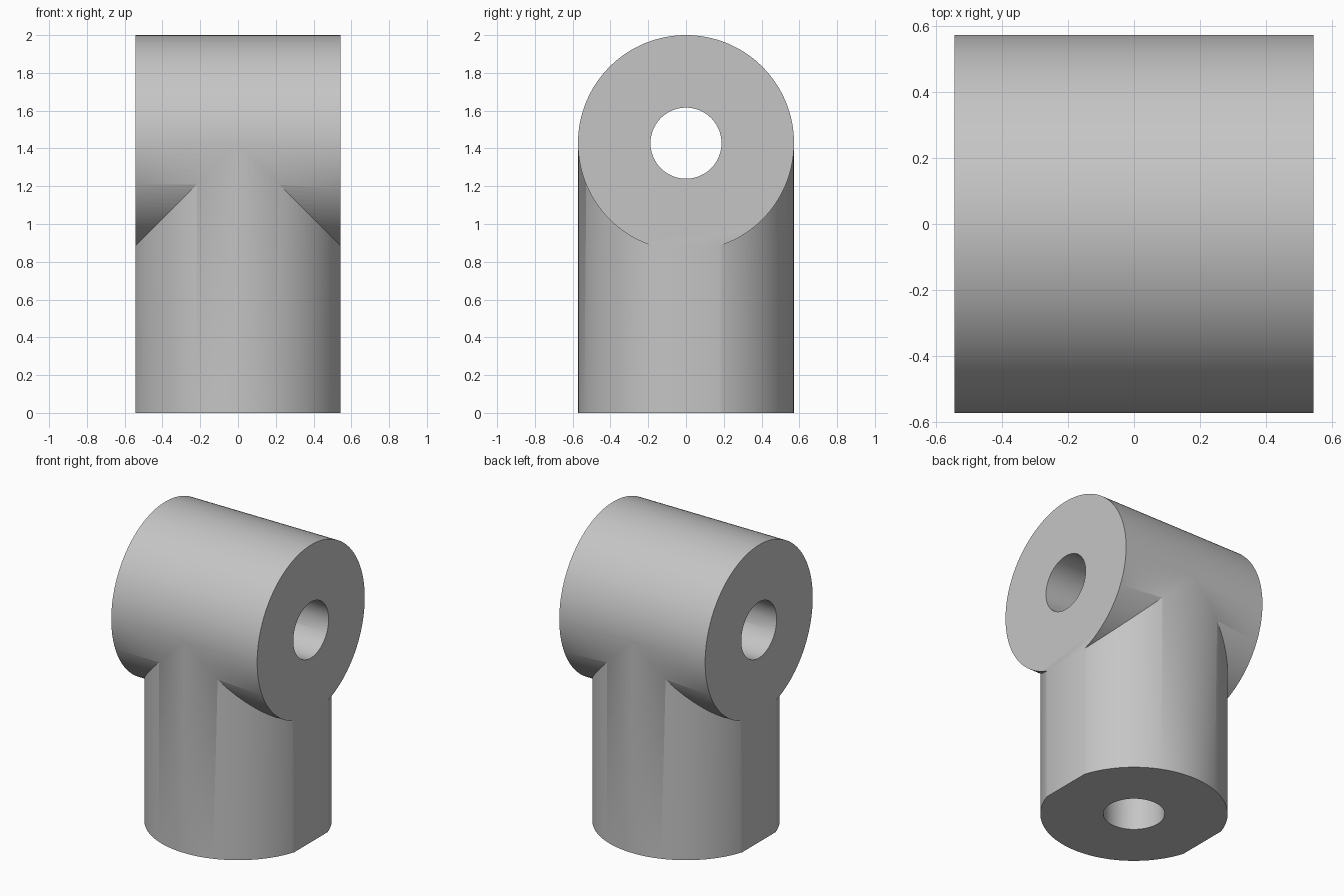
import bpy
from math import pi, radians

cube = bpy.data.objects.get("Cube")
if cube:
    bpy.data.objects.remove(cube, do_unlink=True)

RADIUS = 0.572      # outer radius of both tubes
BORE = 0.188        # radius of both holes
HALF_WIDTH = 0.543  # flats on either side
AXIS_Z = 2 - RADIUS

grey = bpy.data.materials.new("plain_grey")
grey.use_nodes = True
colour = (0.56, 0.56, 0.56, 1)
grey.diffuse_color = colour
grey.node_tree.nodes["Principled BSDF"].inputs["Base Color"].default_value = colour


def cylinder(name, radius, length, z, sideways=False, sides=128):
    bpy.ops.mesh.primitive_cylinder_add(
        vertices=sides, radius=radius, depth=length, location=(0, 0, z),
        rotation=(0, pi / 2 if sideways else 0, 0))
    bpy.context.object.name = name
    return bpy.context.object


def combine(target, tool, operation):
    mod = target.modifiers.new(tool.name, "BOOLEAN")
    mod.operation = operation
    mod.solver = "EXACT"
    mod.object = tool
    bpy.context.view_layer.objects.active = target
    bpy.ops.object.modifier_apply(modifier=mod.name)
    bpy.data.objects.remove(tool, do_unlink=True)


# Horizontal barrel standing on an upright shaft of the same radius
fitting = cylinder("tee_fitting", RADIUS, 1.3, AXIS_Z, sideways=True)
shaft = cylinder("shaft", RADIUS - 0.0005, AXIS_Z - 0.01, (AXIS_Z - 0.01) / 2)
combine(fitting, shaft, "UNION")

# Trim both sides to common flat faces
bpy.ops.mesh.primitive_cube_add(size=1, location=(0, 0, 1))
trim = bpy.context.object
trim.name = "side_trim"
trim.scale = (2 * HALF_WIDTH, 2, 3)
combine(fitting, trim, "INTERSECT")

# Cross hole, and the shaft hole that runs up into it
combine(fitting, cylinder("cross_bore", BORE, 2, AXIS_Z, True, 96), "DIFFERENCE")
combine(fitting, cylinder("shaft_bore", BORE - 0.0005, AXIS_Z + 0.2, (AXIS_Z - 0.2) / 2, False, 96),
        "DIFFERENCE")

fitting.data.materials.clear()
fitting.data.materials.append(grey)
for face in fitting.data.polygons:
    face.material_index = 0

bpy.ops.object.select_all(action="DESELECT")
fitting.select_set(True)
bpy.context.view_layer.objects.active = fitting
bpy.ops.object.shade_smooth_by_angle(angle=radians(30))
